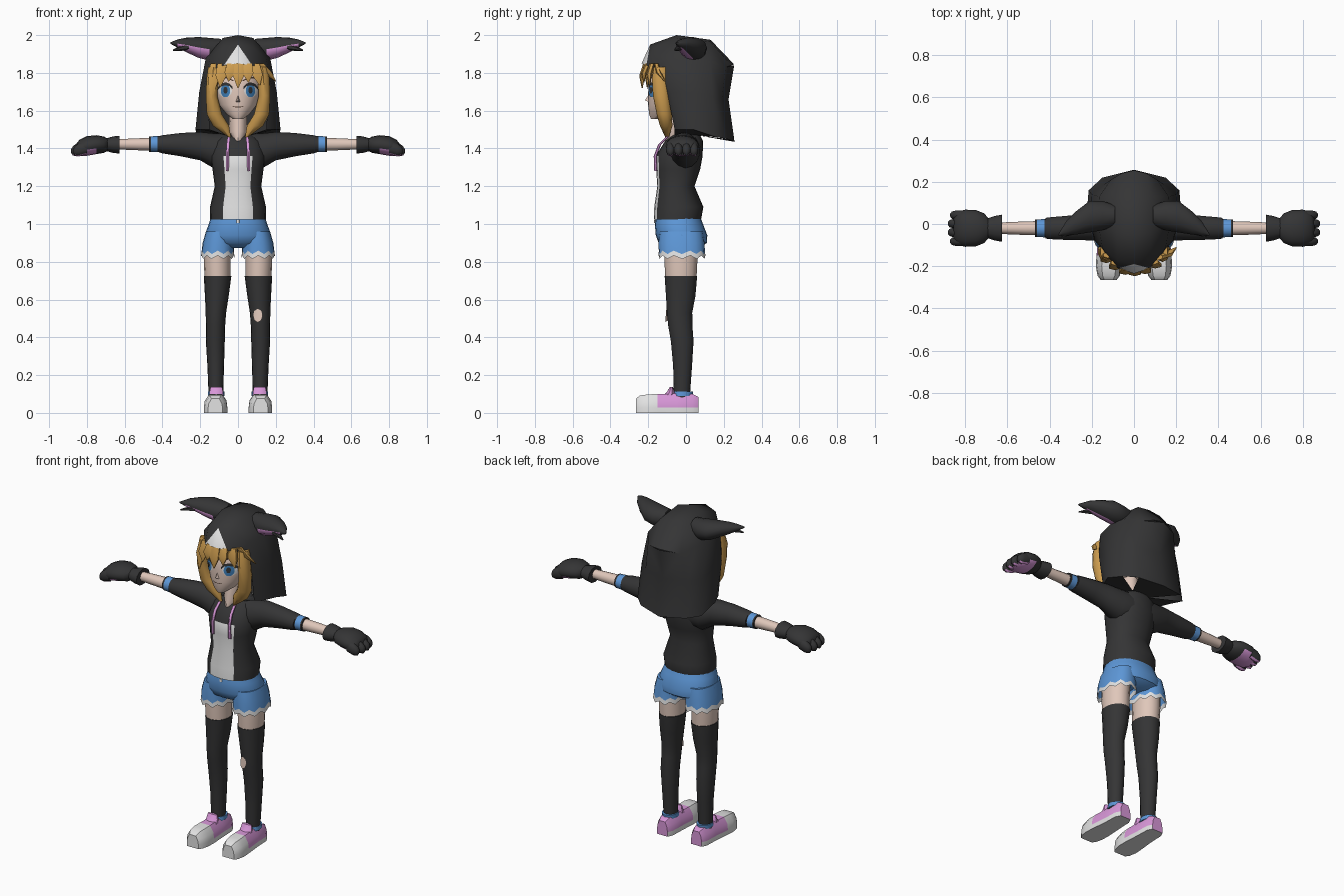
import bpy, bmesh, math
from mathutils import Vector

def material(name, rgb):
    m = bpy.data.materials.new(name)
    m.diffuse_color = (*rgb, 1)
    return m

BLACK = material("charcoal", (0.035, 0.035, 0.036))
WHITE = material("off_white", (0.76, 0.76, 0.76))
HAIR = material("golden_hair", (0.62, 0.34, 0.08))
SKIN = material("skin", (0.74, 0.57, 0.49))
BLUE = material("denim_blue", (0.11, 0.31, 0.68))
PINK = material("pink", (0.69, 0.31, 0.69))
IRIS = material("iris_blue", (0.05, 0.22, 0.5))
BROWN = material("dark_brown", (0.08, 0.045, 0.03))

def make(name, verts, faces, mats, rule=None, mirror=False, angle=45):
    """Mesh with smooth faces, sharp edges by angle and colours by rule(centre, normal)."""
    bm = bmesh.new()
    vs = [bm.verts.new(v) for v in verts]
    for f in faces:
        bm.faces.new([vs[i] for i in f])
    bmesh.ops.remove_doubles(bm, verts=bm.verts, dist=1e-5)
    bmesh.ops.recalc_face_normals(bm, faces=bm.faces)
    for f in bm.faces:
        f.smooth = True
        if rule:
            f.material_index = int(rule(f.calc_center_median(), f.normal))
    for e in bm.edges:
        if len(e.link_faces) == 2 and e.calc_face_angle(0) > math.radians(angle):
            e.smooth = False
    me = bpy.data.meshes.new(name)
    bm.to_mesh(me)
    bm.free()
    for m in mats:
        me.materials.append(m)
    ob = bpy.data.objects.new(name, me)
    bpy.context.collection.objects.link(ob)
    if mirror:
        ob.modifiers.new("mirror", 'MIRROR')
    return ob

def loft(name, rings, mats, caps=(True, True), **kw):
    n = len(rings[0])
    faces = [(r * n + i, r * n + (i + 1) % n, (r + 1) * n + (i + 1) % n, (r + 1) * n + i)
             for r in range(len(rings) - 1) for i in range(n)]
    if caps[0]:
        faces.append(tuple(range(n)))
    if caps[1]:
        faces.append(tuple((len(rings) - 1) * n + i for i in range(n)))
    return make(name, [p for r in rings for p in r], faces, mats, **kw)

def tube(name, axis, sections, mats, n=12, p=2.0, **kw):
    """Oval sections (t, centre1, radius1, centre2, radius2) along the x or z axis."""
    rings = []
    for t, c1, r1, c2, r2 in sections:
        ring = []
        for i in range(n):
            a = 2 * math.pi * i / n
            s, c = math.sin(a), math.cos(a)
            u = c1 + r1 * math.copysign(abs(s) ** (2 / p), s)
            v = c2 - r2 * math.copysign(abs(c) ** (2 / p), c)
            ring.append((t, u, v) if axis == 'x' else (u, v, t))
        rings.append(ring)
    return loft(name, rings, mats, **kw)

def fb(rows):
    """Rows (z, half width, front y, back y) to centred sections."""
    return [(z, 0, w, (f + b) / 2, (b - f) / 2) for z, w, f, b in rows]

# --- hood: arches from the face opening to the centre of the back ---
arches = [
    [(0, -.235, 1.85), (.075, -.21, 1.84), (.13, -.15, 1.82), (.16, -.10, 1.70), (.15, -.06, 1.50)],
    [(0, -.19, 1.95), (.08, -.17, 1.935), (.15, -.11, 1.87), (.185, -.08, 1.70), (.19, -.04, 1.50)],
    [(0, -.05, 2.0), (.08, -.04, 1.985), (.17, 0, 1.88), (.205, .02, 1.70), (.225, .04, 1.50)],
    [(0, .13, 1.975), (.08, .13, 1.965), (.165, .13, 1.86), (.2, .14, 1.67), (.215, .16, 1.46)],
    [(0, .255, 1.845), (.06, .24, 1.84), (.11, .21, 1.83), (.14, .19, 1.66), (.15, .22, 1.45)],
    [(0, .255, 1.845), (0, .255, 1.845), (0, .255, 1.84), (0, .225, 1.66), (0, .257, 1.435)]]
hv, hf = [], []
for a in arches:
    hv += a + [(min(a[4][0], .06), min(a[4][1], .06), 1.47)]     # last point closes the underside
for r in range(5):
    for c in range(5):
        q = (r * 6 + c, r * 6 + c + 1, r * 6 + c + 7, r * 6 + c + 6)
        if r == 4 and c < 2:
            if c == 0:
                hf.append(q[:3])
            else:
                hf.append((q[0], q[1], q[2]))
        elif r == 0 and c == 0:
            hf += [(q[0], q[1], q[3]), (q[1], q[2], q[3])]
        else:
            hf.append(q)
hf = [f for f in hf if len({hv[i] for i in f}) == len(f)]
make("hood", hv, hf, [BLACK, WHITE], mirror=True, angle=50,
     rule=lambda c, n: c.y < -.2 and c.x < .04)

# --- animal ears with pink undersides ---
tube("ears", 'x', [(.09, .04, .05, 1.93, .05), (.15, .04, .07, 1.925, .06), (.21, .035, .075, 1.935, .055),
                   (.275, .005, .055, 1.948, .038), (.32, -.02, .035, 1.955, .022), (.357, -.05, .005, 1.958, .004)],
     [BLACK, PINK], mirror=True, rule=lambda c, n: .17 < c.x < .3 and n.z < -.1 and n.y < .1)
tube("ear_tufts", 'x', [(.26, -.02, .03, 1.94, .022), (.345, -.06, .004, 1.92, .004)], [BLACK], n=6, mirror=True)

# --- head, nose and neck ---
HEAD = [(1.555, .025, -.185, -.12), (1.58, .06, -.195, -.05), (1.63, .1, -.2, .02), (1.7, .125, -.2, .07),
        (1.78, .13, -.195, .1), (1.85, .12, -.15, .1), (1.9, .07, -.1, .06)]
tube("head", 'z', fb(HEAD), [SKIN], n=32)
make("nose", [(-.014, -.196, 1.645), (.014, -.196, 1.645), (0, -.194, 1.69), (0, -.217, 1.655)],
     [(0, 1, 3), (1, 2, 3), (2, 0, 3), (0, 2, 1)], [SKIN], angle=80)
tube("neck", 'z', [(1.44, 0, .02, -.06, .055), (1.49, 0, .05, -.045, .06), (1.6, 0, .045, -.04, .05)], [SKIN])

# --- painted face details, thin plates following the face ---
def face_y(x, z):
    for a, b in zip(HEAD, HEAD[1:]):
        if a[0] <= z <= b[0]:
            k = (z - a[0]) / (b[0] - a[0])
            w, f, r = (a[i] + (b[i] - a[i]) * k for i in (1, 2, 3))
            return (f + r) / 2 - (r - f) / 2 * math.sqrt(max(0, 1 - (x / w) ** 2))

def plate(name, cols, mat, off):
    """Columns (x, top z, bottom z) laid over the face."""
    verts = [(x, face_y(x, t + (b - t) * k / 3) - off, t + (b - t) * k / 3) for x, t, b in cols for k in range(4)]
    faces = [(i * 4 + k, i * 4 + k + 1, i * 4 + k + 5, i * 4 + k + 4) for i in range(len(cols) - 1) for k in range(3)]
    make(name, verts, faces, [mat], mirror=True)

def oval(cx, cz, rx, rz, n=8):
    angs = [math.pi * (i + .15) / (n + .3) for i in range(n + 1)]
    return [(cx + rx * math.cos(a), cz + rz * math.sin(a), cz - rz * math.sin(a)) for a in angs]

plate("eye_whites", oval(.068, 1.705, .036, .033), WHITE, .003)
plate("irises", oval(.066, 1.705, .025, .034), IRIS, .005)
plate("pupils", oval(.066, 1.708, .011, .018), BLACK, .007)
plate("lashes", [(.028, 1.724, 1.712), (.045, 1.744, 1.73), (.068, 1.75, 1.734), (.09, 1.742, 1.728),
                 (.108, 1.722, 1.708)], BLACK, .008)
plate("brows", [(.025, 1.762, 1.756), (.06, 1.78, 1.77), (.1, 1.776, 1.77)], BROWN, .004)
plate("mouth", [(0, 1.621, 1.617), (.015, 1.622, 1.618), (.03, 1.626, 1.623)], BROWN, .003)

# --- hair: cap, fringe locks and long side locks ---
tube("hair_cap", 'z', fb([(1.785, .148, -.2, .05), (1.82, .147, -.218, .06), (1.87, .12, -.2, .06),
                          (1.92, .06, -.15, .03)]), [HAIR], n=20)
for i, (x0, x1, z1, w) in enumerate([(-.125, -.14, 1.66, .03), (-.085, -.095, 1.725, .034), (-.035, -.05, 1.755, .034),
                                     (.005, 0, 1.72, .034), (.05, .055, 1.75, .034), (.09, .115, 1.735, .034),
                                     (.115, .2, 1.755, .03)]):
    y0, y1 = -.225 + 4.2 * x0 * x0, -.232 + 3 * x1 * x1
    xm = x0 * .55 + x1 * .45
    tube("fringe_lock_%d" % (i + 1), 'z', [(1.85, x0, w * .8, y0 + .012, .014),
         (1.85 - (1.85 - z1) * .5, xm, w, (y0 + y1) / 2 - .004, .015), (z1, x1, .003, y1, .003)], [HAIR], n=6)
tube("side_locks", 'z', [(1.83, .13, .03, -.13, .04), (1.77, .135, .033, -.135, .045), (1.68, .14, .032, -.13, .045),
                         (1.58, .125, .042, -.115, .04), (1.52, .09, .045, -.105, .033), (1.46, .045, .008, -.1, .01)],
     [HAIR], n=10, mirror=True)

# --- hoodie body with pale front panel, sleeves and drawstrings ---
tube("hoodie_body", 'z', fb([(1.025, .147, -.17, .08), (1.09, .148, -.168, .092), (1.2, .123, -.152, .045),
                             (1.29, .135, -.158, .075), (1.36, .145, -.16, .088), (1.44, .125, -.11, .09),
                             (1.48, .07, -.06, .07)]), [BLACK, WHITE], n=24, p=2.2,
     rule=lambda c, n: c.y < -.08 and abs(c.x) < .075 and c.z < 1.36 and abs(n.z) < .8)
tube("sleeves", 'x', [(.06, 0, .08, 1.39, .09), (.13, -.005, .08, 1.388, .092), (.2, -.012, .067, 1.412, .075),
                      (.3, -.018, .06, 1.42, .062), (.4, -.02, .053, 1.422, .048), (.42, -.02, .05, 1.422, .042)],
     [BLACK], n=14, mirror=True)
tube("drawstrings", 'z', [(1.465, .048, .008, -.095, .008), (1.42, .053, .009, -.14, .008), (1.36, .056, .009, -.163, .008),
                          (1.28, .057, .009, -.16, .008)], [PINK], n=6, mirror=True)

# --- forearms, striped cuffs and paw gloves ---
tube("forearms", 'x', [(.4, -.02, .035, 1.422, .036), (.52, -.02, .032, 1.422, .032), (.66, -.02, .026, 1.422, .026)],
     [SKIN], mirror=True)
tube("sleeve_cuffs", 'x', [(.415, -.02, .043, 1.423, .043), (.425, -.02, .043, 1.423, .043),
                           (.46, -.02, .042, 1.423, .041), (.47, -.02, .042, 1.423, .041)], [BLACK, BLUE], mirror=True,
     rule=lambda c, n: .43 < c.x < .455)
tube("glove_cuffs", 'x', [(.627, -.02, .064, 1.42, .047), (.66, -.02, .058, 1.42, .044), (.7, -.02, .045, 1.42, .033),
                          (.715, -.02, .04, 1.42, .03)], [BLACK], mirror=True)
pad = lambda c, n: c.x > .77 and n.z < -.72
tube("paws", 'x', [(.685, -.02, .04, 1.42, .03), (.71, -.02, .07, 1.42, .043), (.75, -.02, .086, 1.42, .05),
                   (.8, -.02, .088, 1.413, .052), (.84, -.02, .078, 1.403, .043), (.855, -.02, .055, 1.395, .03)],
     [BLACK, PINK], n=16, mirror=True, rule=pad)
for i, y in enumerate((-.082, -.04, .002, .042)):
    tip = .883 if i in (1, 2) else .872
    tube("paw_toe_%d" % (i + 1), 'x', [(.8, y, .022, 1.405, .035), (tip - .03, y, .024, 1.393, .035),
         (tip - .008, y, .018, 1.387, .024), (tip, y, .007, 1.386, .01)], [BLACK, PINK], n=10, mirror=True, rule=pad)

# --- shorts with a frayed pale hem ---
tube("shorts_hips", 'z', fb([(1.04, .142, -.158, .075), (1.0, .155, -.165, .09), (.94, .176, -.16, .113),
                             (.9, .165, -.145, .11), (.872, .1, -.09, .07)]), [BLUE], n=24, p=2.2)
legs = tube("shorts_legs", 'z', [(.96, .098, .072, -.025, .115), (.9, .104, .083, -.024, .122),
                                 (.85, .107, .087, -.022, .122), (.824, .108, .09, -.021, .124)],
            [BLUE, WHITE], n=20, p=2.3, caps=(True, False), mirror=True, rule=lambda c, n: c.z < .85)
for i, v in enumerate(legs.data.vertices):
    if v.co.z < .86:
        v.co.z += .009 * (-1) ** i
tube("button", 'z', [(1.005, 0, .008, -.165, .005), (1.02, 0, .008, -.164, .005)], [WHITE], n=8)

# --- thighs, long socks and a hole at one knee ---
tube("thighs", 'z', [(.92, .108, .07, -.025, .09), (.8, .11, .071, -.027, .087), (.7, .108, .068, -.027, .082)],
     [SKIN], n=16, mirror=True)
tube("socks", 'z', [(.725, .108, .073, -.027, .086), (.62, .112, .063, -.028, .078), (.53, .117, .054, -.034, .067),
                    (.46, .119, .051, -.03, .064), (.38, .12, .05, -.02, .06), (.25, .118, .044, -.018, .05),
                    (.08, .117, .038, -.022, .042)], [BLACK], n=16, mirror=True)
hole = [(.105 + .026 * math.sin(a), 0, .515 + .036 * math.cos(a)) for a in (i * math.pi / 4 for i in range(8))]
hole = [(x, -.036 - .068 * math.sqrt(1 - ((x - .117) / .054) ** 2) - .004 + (z - .515) * .08, z) for x, _, z in hole]
make("knee_hole", hole + [(.105, -.107, .515)], [(i, (i + 1) % 8, 8) for i in range(8)], [SKIN])

# --- sneakers: sections from heel to toe ---
shoe = []
for y, w, h, cx in [(.065, .035, .085, .115), (.035, .05, .1, .115), (-.05, .053, .102, .115), (-.15, .061, .1, .117),
                    (-.2, .062, .098, .119), (-.245, .053, .092, .12), (-.265, .038, .075, .12)]:
    shoe.append([(cx + w * a, y, b) for a, b in ((-1, 0), (-1, .028), (-.92, .65 * h), (-.55, h),
                                                 (.55, h), (.92, .65 * h), (1, .028), (1, 0))])
loft("sneakers", shoe, [PINK, WHITE], mirror=True, rule=lambda c, n: c.y < -.15 or c.z < .03)
tube("sneaker_tongues", 'z', [(.085, .115, .04, -.09, .035), (.11, .115, .038, -.08, .022), (.136, .115, .032, -.078, .008)],
     [PINK], n=10, mirror=True)
tube("sneaker_linings", 'z', [(.09, .116, .044, -.018, .054), (.113, .116, .044, -.014, .052)], [BLUE], mirror=True)
